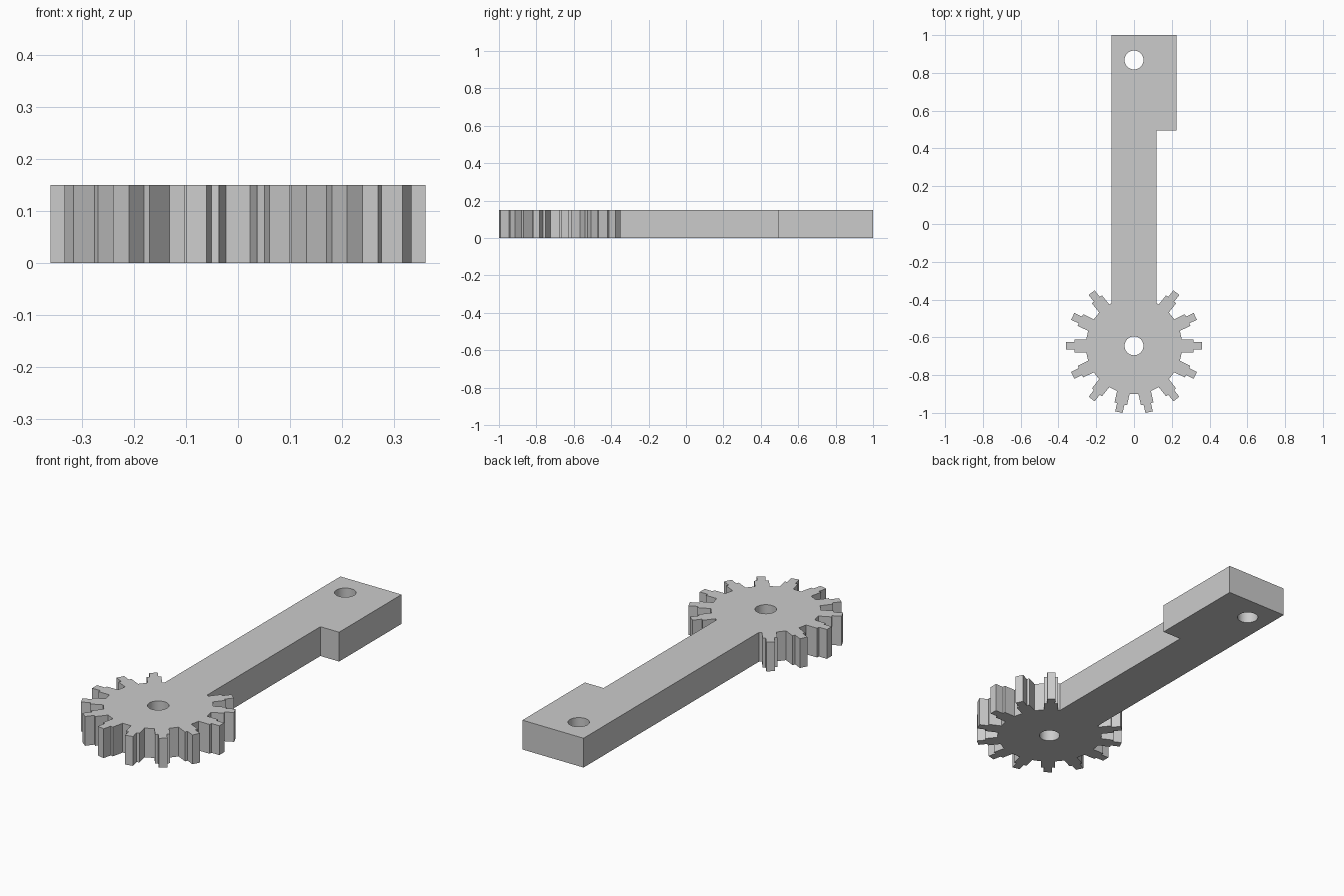
import bpy
from math import cos, sin, pi, radians
from mathutils import Matrix, Vector

cube = bpy.data.objects.get("Cube")
if cube:
    bpy.data.objects.remove(cube, do_unlink=True)

THICK = 0.15
TEETH = 14
GEAR = Vector((0, -0.645))
PIVOT = Vector((0, 0.868))
HALF_ARM = 0.12
HOLE_R = 0.05

# Plain grey material
grey = bpy.data.materials.new("plain grey")
grey.use_nodes = True
colour = (0.6, 0.6, 0.6, 1)
grey.diffuse_color = colour
grey.node_tree.nodes["Principled BSDF"].inputs["Base Color"].default_value = colour

# One stepped tooth pointing along +x: wide base, narrow tip
half_tooth = [(0.253, 0.034), (0.315, 0.034), (0.315, 0.02), (0.36, 0.02)]
tooth = [(r, -w) for r, w in half_tooth] + half_tooth[::-1]

# Gear rim, leaving out the two teeth swallowed by the arm
outline = []
for i in range(5, TEETH + 3):
    turn = Matrix.Rotation(2 * pi * i / TEETH, 2)
    outline += [GEAR + turn @ Vector(p) for p in tooth]

# Arm with its one-sided rectangular head
foot = GEAR.y + 0.225
outline += [Vector(p) for p in (
    (HALF_ARM, foot), (HALF_ARM, 0.495), (0.226, 0.495),
    (0.226, 1), (-HALF_ARM, 1), (-HALF_ARM, foot))]


def circle(centre, radius, sides=40):
    return [centre + radius * Vector((cos(2 * pi * k / sides), sin(2 * pi * k / sides)))
            for k in range(sides)]


# Filled flat profile; the inner loops become the through holes
curve = bpy.data.curves.new("gear_lever", "CURVE")
curve.dimensions = "2D"
curve.fill_mode = "BOTH"
curve.extrude = THICK / 2
for loop in (outline, circle(GEAR, HOLE_R), circle(PIVOT, HOLE_R)):
    spline = curve.splines.new("POLY")
    spline.points.add(len(loop) - 1)
    for point, co in zip(spline.points, loop):
        point.co = (co.x, co.y, 0, 1)
    spline.use_cyclic_u = True
curve.materials.append(grey)

lever = bpy.data.objects.new("gear_lever", curve)
bpy.context.collection.objects.link(lever)
lever.location.z = THICK / 2

# Turn into a mesh with sharp edges and smooth hole walls
bpy.ops.object.select_all(action="DESELECT")
lever.select_set(True)
bpy.context.view_layer.objects.active = lever
bpy.ops.object.convert(target="MESH")
bpy.ops.object.mode_set(mode="EDIT")
bpy.ops.mesh.select_all(action="SELECT")
bpy.ops.mesh.remove_doubles(threshold=0.0001)
bpy.ops.mesh.normals_make_consistent(inside=False)
bpy.ops.object.mode_set(mode="OBJECT")
bpy.ops.object.shade_smooth_by_angle(angle=radians(15))
